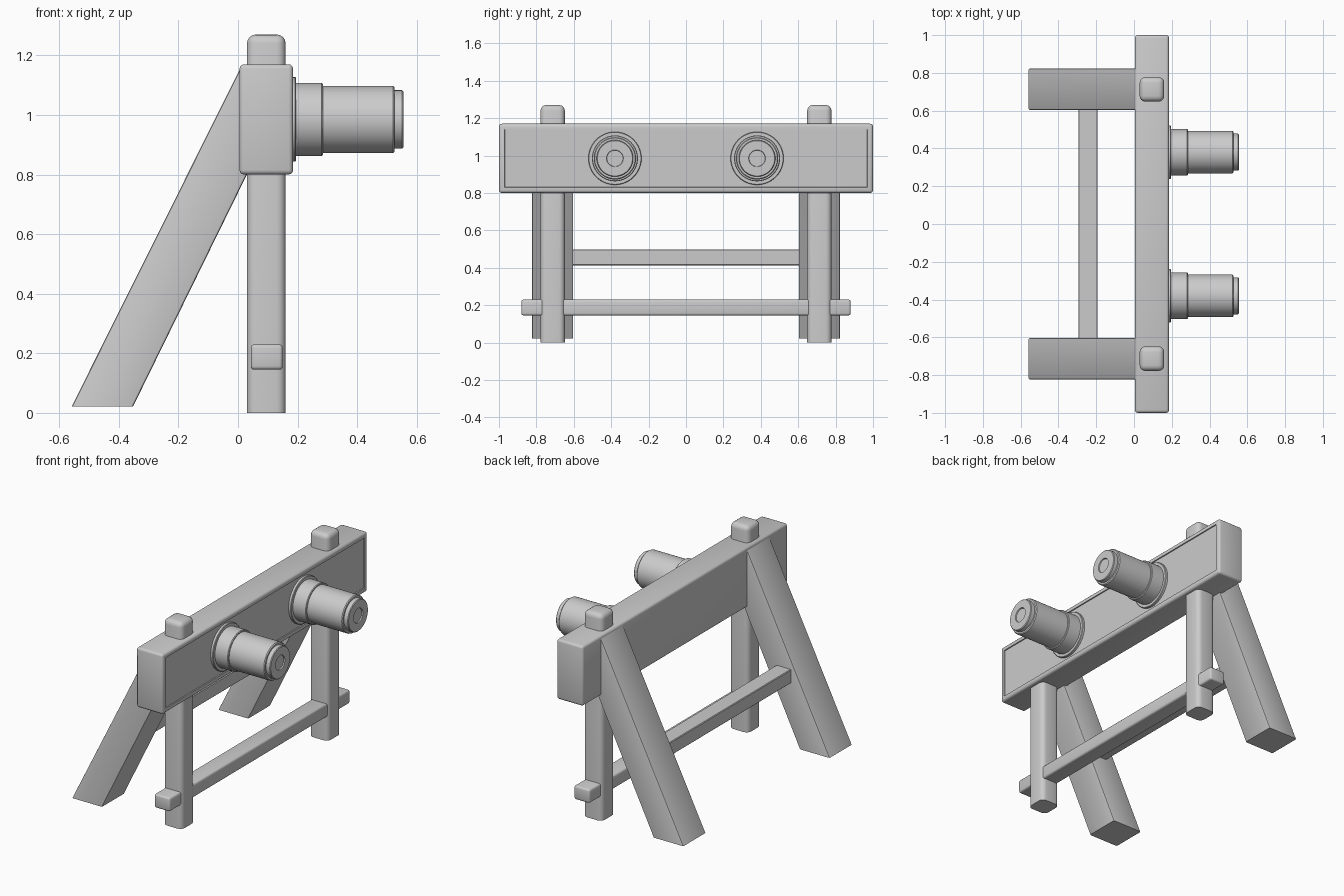
import bpy, bmesh, math
from mathutils import Vector

if "Cube" in bpy.data.objects:
    bpy.data.objects.remove(bpy.data.objects["Cube"])


def finish(bm, name):
    bmesh.ops.recalc_face_normals(bm, faces=bm.faces)
    me = bpy.data.meshes.new(name)
    bm.to_mesh(me)
    bm.free()
    ob = bpy.data.objects.new(name, me)
    bpy.context.collection.objects.link(ob)
    bpy.ops.object.select_all(action='DESELECT')
    bpy.context.view_layer.objects.active = ob
    ob.select_set(True)
    bpy.ops.object.shade_smooth_by_angle(angle=math.radians(35))
    return ob


def box(lo, hi, bevel=0.0, segs=3, flat_bottom=False):
    lo, hi = Vector(lo), Vector(hi)
    bm = bmesh.new()
    bmesh.ops.create_cube(bm, size=1)
    bmesh.ops.scale(bm, vec=hi - lo, verts=bm.verts)
    bmesh.ops.translate(bm, vec=(lo + hi) / 2, verts=bm.verts)
    edges = [e for e in bm.edges
             if not (flat_bottom and all(v.co.z < lo.z + 1e-4 for v in e.verts))]
    if bevel:
        bmesh.ops.bevel(bm, geom=edges, offset=bevel, segments=segs,
                        profile=0.5, affect='EDGES')
    return bm


def extrude_y(profile, y0, y1):
    bm = bmesh.new()
    face = bm.faces.new([bm.verts.new((x, y0, z)) for x, z in profile])
    new = bmesh.ops.extrude_face_region(bm, geom=[face])['geom']
    bmesh.ops.translate(bm, vec=(0, y1 - y0, 0),
                        verts=[g for g in new if isinstance(g, bmesh.types.BMVert)])
    return bm


def lathe_x(profile, y, z, n=48):
    bm = bmesh.new()
    rings = [[bm.verts.new((x, y + r * math.cos(2 * math.pi * i / n),
                            z + r * math.sin(2 * math.pi * i / n)))
              for i in range(n)] for x, r in profile]
    for a, b in zip(rings, rings[1:]):
        for i in range(n):
            j = (i + 1) % n
            bm.faces.new((a[i], a[j], b[j], b[i]))
    bm.faces.new(rings[0])
    bm.faces.new(rings[-1])
    return bm


# Main beam with a shallow recessed front panel
bm = box((0.005, -1, 0.80), (0.185, 1, 1.17), 0.015)
bm.normal_update()
front = max((f for f in bm.faces if f.normal.x > 0.99), key=lambda f: f.calc_area())
bmesh.ops.inset_region(bm, faces=[front], thickness=0.021)
bmesh.ops.inset_region(bm, faces=[front], thickness=0.002, depth=-0.006)
finish(bm, "buffer_beam")

# Stepped buffer: flange, collar, barrel, end cap with dimple
BUFFER = [(0.15, 0.142), (0.192, 0.142), (0.195, 0.139), (0.195, 0.123),
          (0.281, 0.123), (0.285, 0.119), (0.285, 0.113),
          (0.521, 0.113), (0.526, 0.108), (0.526, 0.098),
          (0.551, 0.098), (0.555, 0.094), (0.555, 0.045), (0.548, 0.043)]

# Slanted rear strut outline, its top buried in the beam
STRUT = [(-0.558, 0.022), (-0.352, 0.022), (0.03, 0.80), (0.07, 0.88),
         (0.07, 1.15), (0.012, 1.165)]

for s, side in ((-1, "near"), (1, "far")):
    y = 0.713 * s
    # Upright posts
    finish(box((0.03, y - 0.065, 0), (0.16, y + 0.065, 1.27), 0.03, 4, True),
           f"upright_post_{side}")
    # Rear struts with softened long edges
    bm = extrude_y(STRUT, y - 0.11, y + 0.11)
    long_edges = [e for e in bm.edges
                  if abs(e.verts[0].co.y - e.verts[1].co.y) < 1e-4
                  and abs(e.verts[0].co.z - e.verts[1].co.z) > 0.5]
    bmesh.ops.bevel(bm, geom=long_edges, offset=0.008, segments=2,
                    profile=0.5, affect='EDGES')
    finish(bm, f"rear_strut_{side}")
    finish(lathe_x(BUFFER, 0.38 * s, 0.985), f"buffer_{side}")

# Lower rail through the posts, and brace between the struts
finish(box((0.043, -0.88, 0.145), (0.15, 0.88, 0.23), 0.012), "lower_rail")
finish(box((-0.295, -0.63, 0.413), (-0.193, 0.63, 0.498), 0.004, 1), "rear_brace")
